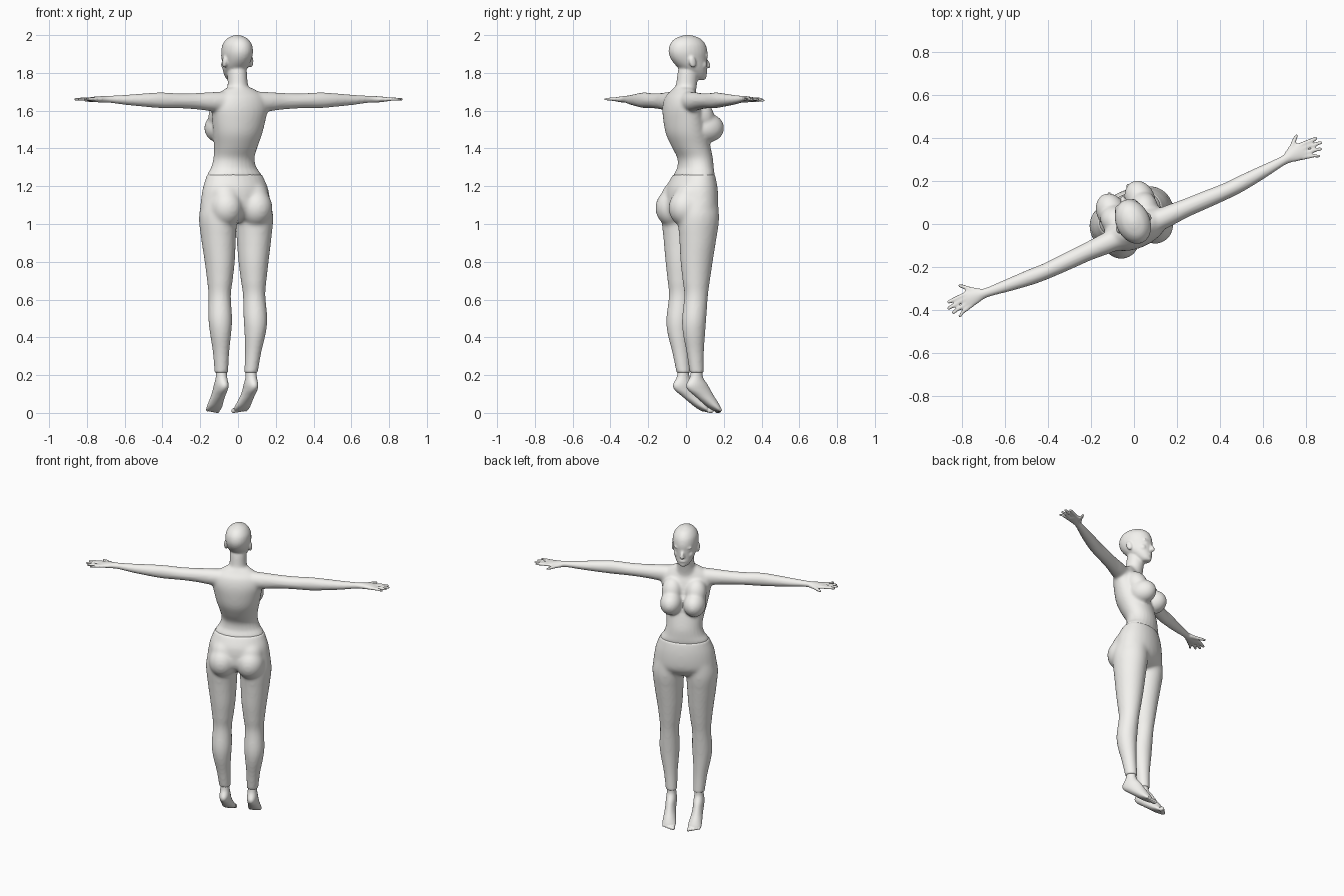
import bpy, bmesh, math
from mathutils import Matrix, Vector

TURN = math.radians(24)   # the figure is turned about z; local +y is its facing side

clay = bpy.data.materials.new("light_clay")
clay.diffuse_color = (0.90, 0.89, 0.86, 1)


def spline(rows, steps=5):
    """Catmull-Rom resampling of a list of section rows."""
    out = []
    for i in range(len(rows) - 1):
        p0, p1 = rows[max(i - 1, 0)], rows[i]
        p2, p3 = rows[i + 1], rows[min(i + 2, len(rows) - 1)]
        for k in range(steps):
            t = k / steps
            out.append([0.5 * (2 * b + (c - a) * t + (2 * a - 5 * b + 4 * c - d) * t * t
                               + (3 * b - a - 3 * c + d) * t ** 3)
                        for a, b, c, d in zip(p0, p1, p2, p3)])
    return out + [list(rows[-1])]


def loft(bm, rows, axis='z', n=28):
    """Elliptical sections (x, y, z, radius 1, radius 2) skinned along an axis."""
    rings = []
    for x, y, z, r1, r2 in spline(rows):
        ring = []
        for i in range(n):
            a = 2 * math.pi * i / n
            u, v = r1 * math.cos(a), r2 * math.sin(a)
            off = Vector((u, v, 0)) if axis == 'z' else Vector((0, u, v))
            ring.append(bm.verts.new(Vector((x, y, z)) + off))
        rings.append(ring)
    for A, B in zip(rings, rings[1:]):
        for i in range(n):
            j = (i + 1) % n
            bm.faces.new((A[i], A[j], B[j], B[i]))
    bm.faces.new(rings[0][::-1])
    bm.faces.new(rings[-1])


def blob(bm, c, r, tilt=0):
    m = Matrix.Translation(c) @ Matrix.Rotation(tilt, 4, 'X') @ Matrix.Diagonal((*r, 1))
    bmesh.ops.create_uvsphere(bm, u_segments=24, v_segments=16, radius=1, matrix=m)


def flip(rows, s):
    return [(r[0] * s, *r[1:]) for r in rows]


def finish(bm, name, voxel, smooth, region=None, extra=0):
    """Fuse the overlapping volumes into one skin; blend the chosen region further."""
    bmesh.ops.recalc_face_normals(bm, faces=bm.faces)
    me = bpy.data.meshes.new(name)
    bm.to_mesh(me)
    bm.free()
    ob = bpy.data.objects.new(name, me)
    bpy.context.collection.objects.link(ob)
    bpy.context.view_layer.objects.active = ob
    ob.select_set(True)
    rm = ob.modifiers.new("fuse", 'REMESH')
    rm.mode = 'VOXEL'
    rm.voxel_size = voxel
    rm.use_smooth_shade = True
    bpy.ops.object.modifier_apply(modifier="fuse")
    sm = ob.modifiers.new("soften", 'SMOOTH')
    sm.factor = 0.5
    sm.iterations = smooth
    bpy.ops.object.modifier_apply(modifier="soften")
    if region:
        vg = ob.vertex_groups.new(name="blend")
        for v in ob.data.vertices:
            w = region(v.co)
            if w > 0:
                vg.add([v.index], min(w, 1), 'REPLACE')
        sm = ob.modifiers.new("blend", 'SMOOTH')
        sm.vertex_group = "blend"
        sm.factor = 0.5
        sm.iterations = extra
        bpy.ops.object.modifier_apply(modifier="blend")
    ob.data.materials.clear()
    ob.data.materials.append(clay)
    ob.rotation_euler.z = TURN
    ob.select_set(False)
    return ob


def band(v, lo, hi, fade):
    return max(0, min(1, (v - lo) / fade, (hi - v) / fade))


# upper body: torso and neck
bm = bmesh.new()
loft(bm, [(0, .045, 1.225, .145, .09), (0, .047, 1.26, .150, .097), (0, .055, 1.30, .125, .090),
          (0, .052, 1.35, .112, .090), (0, .029, 1.41, .119, .100), (0, .004, 1.48, .135, .106),
          (0, -.014, 1.56, .150, .099), (0, -.022, 1.62, .160, .090), (0, -.025, 1.67, .144, .073),
          (0, -.020, 1.70, .108, .056), (0, -.014, 1.722, .068, .047)])
loft(bm, [(0, -.016, 1.65, .08, .064), (0, -.008, 1.70, .066, .060), (0, .003, 1.74, .053, .056),
          (0, .012, 1.80, .051, .056), (0, .02, 1.84, .05, .055)])
# head with nose, lips and chin
loft(bm, [(0, .078, 1.762, .02, .026), (0, .072, 1.775, .036, .042), (0, .056, 1.80, .053, .060),
          (0, .036, 1.83, .066, .080), (0, .019, 1.87, .074, .099), (0, .012, 1.91, .079, .107),
          (0, .01, 1.95, .073, .098), (0, .01, 1.98, .052, .072), (0, .01, 1.995, .026, .036),
          (0, .01, 2.001, .006, .008)])
blob(bm, (0, .122, 1.850), (.010, .015, .030), math.radians(28))
blob(bm, (0, .127, 1.836), (.015, .015, .009))
blob(bm, (0, .109, 1.803), (.022, .012, .009))
blob(bm, (0, .102, 1.775), (.018, .014, .012))
for s in (-1, 1):
    # ears, brows, eyes and cheeks
    blob(bm, (s * .077, .004, 1.858), (.011, .019, .032), math.radians(12))
    blob(bm, (s * .03, .097, 1.890), (.026, .015, .009))
    blob(bm, (s * .030, .094, 1.872), (.016, .015, .010))
    blob(bm, (s * .040, .076, 1.842), (.022, .026, .024))
    # breasts, sloping up into the chest
    blob(bm, (s * .073, .094, 1.508), (.070, .090, .076))
    blob(bm, (s * .075, .056, 1.575), (.065, .066, .085), math.radians(25))
    # arms
    loft(bm, flip([(.10, -.03, 1.645, .052, .056), (.18, -.03, 1.648, .048, .050),
                   (.25, -.03, 1.65, .042, .043), (.35, -.032, 1.652, .040, .039),
                   (.46, -.034, 1.655, .037, .041), (.54, -.03, 1.656, .036, .036),
                   (.65, -.022, 1.657, .029, .027), (.74, -.014, 1.66, .022, .019),
                   (.775, -.010, 1.66, .024, .018), (.81, -.008, 1.66, .034, .016),
                   (.845, -.008, 1.66, .040, .013), (.862, -.010, 1.66, .036, .010)], s), 'x')
    # fingers and thumb
    for k, tip in enumerate((.918, .942, .952, .942)):
        y0, y1 = -.038 + .0205 * k, -.060 + .0265 * k
        loft(bm, flip([(.835, y0, 1.66, .010, .010), (.89, (y0 + y1) / 2, 1.661, .0095, .0095),
                       (tip - .01, y1, 1.66, .0085, .0085), (tip, y1, 1.659, .005, .005)], s), 'x', 12)
    loft(bm, flip([(.775, .002, 1.658, .016, .014), (.81, .024, 1.657, .017, .012),
                   (.84, .053, 1.655, .014, .010), (.862, .070, 1.654, .007, .007)], s), 'x', 12)
finish(bm, "upper_body", .0065, 3,
       lambda p: band(p.z, 1.35, 1.76, .05) * band(abs(p.x), -1, .24, .06), 24)

# trousers: pelvis, buttocks and legs
bm = bmesh.new()
loft(bm, [(0, .046, 1.262, .153, .100), (0, .041, 1.235, .164, .112), (0, .034, 1.19, .181, .126),
          (0, .032, 1.13, .192, .130), (0, .030, 1.08, .196, .126), (0, .03, 1.04, .165, .10),
          (0, .03, 1.010, .08, .055)])
for s in (-1, 1):
    blob(bm, (s * .086, -.038, 1.085), (.088, .094, .100))
    blob(bm, (s * .080, -.010, 1.150), (.085, .088, .080))
    loft(bm, flip([(.09, .025, 1.14, .09, .11), (.103, .025, 1.06, .098, .112),
                   (.105, .025, 1.0, .097, .110), (.102, .022, .90, .088, .097),
                   (.098, .018, .80, .078, .086), (.098, .016, .70, .066, .073),
                   (.10, .014, .62, .058, .063), (.102, .002, .50, .062, .064),
                   (.10, .002, .42, .055, .059), (.093, .012, .32, .042, .046),
                   (.086, .024, .212, .035, .037)], s))
finish(bm, "trousers", .008, 3, lambda p: band(p.z, .90, 1.25, .04), 22)

# bare feet, toes pointing down
for s, side in ((-1, "left"), (1, "right")):
    bm = bmesh.new()
    loft(bm, flip([(.086, .024, .235, .028, .030), (.086, .022, .19, .029, .035),
                   (.086, .025, .15, .033, .060), (.086, .038, .122, .033, .064),
                   (.085, .068, .09, .034, .054), (.083, .098, .06, .038, .045),
                   (.081, .123, .034, .042, .035), (.080, .139, .018, .041, .024),
                   (.080, .146, .010, .034, .013)], s))
    for k in range(5):
        r = .0135 - .0013 * k
        blob(bm, (s * (.048 + .016 * k), .163 - .004 * k, .012 + .001 * k), (r * .8, r * 1.5, r))
    finish(bm, side + "_foot", .004, 2)
